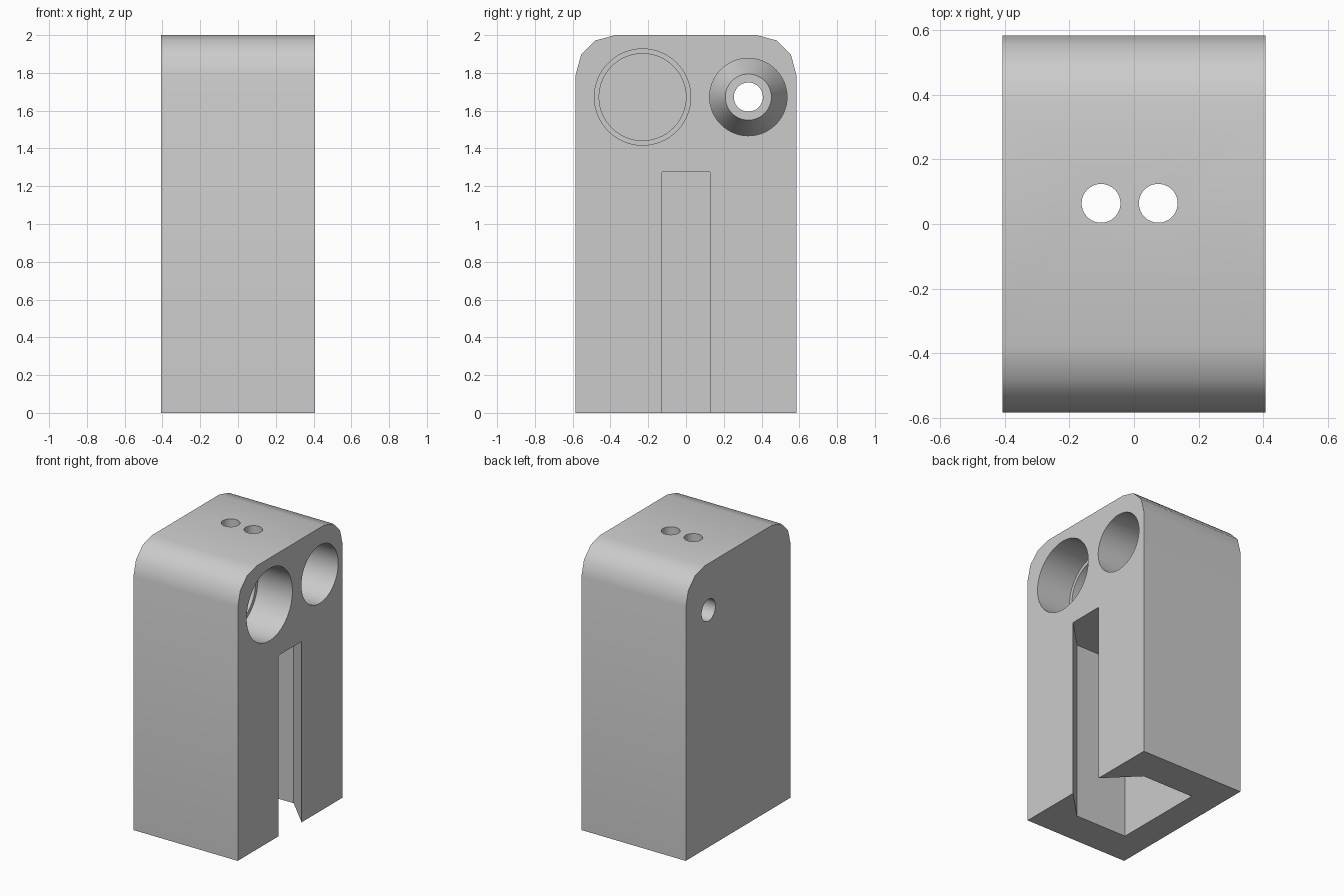
import bpy, bmesh, math

if "Cube" in bpy.data.objects:
    bpy.data.objects.remove(bpy.data.objects["Cube"])

W, D, H = 0.407, 0.584, 2.0      # half width, half depth, height
SEG = 64

grey = bpy.data.materials.new("light_grey")
grey.diffuse_color = (0.6, 0.6, 0.6, 1)
grey.use_nodes = True
grey.node_tree.nodes["Principled BSDF"].inputs["Base Color"].default_value = grey.diffuse_color


def make_object(name, bm):
    bmesh.ops.recalc_face_normals(bm, faces=bm.faces)
    mesh = bpy.data.meshes.new(name)
    bm.to_mesh(mesh)
    bm.free()
    mesh.materials.append(grey)
    ob = bpy.data.objects.new(name, mesh)
    bpy.context.collection.objects.link(ob)
    return ob


def prism(name, points, offset):
    """Extrude a closed outline of 3D points along an offset."""
    bm = bmesh.new()
    face = bm.faces.new([bm.verts.new(p) for p in points])
    ext = bmesh.ops.extrude_face_region(bm, geom=[face], use_keep_orig=True)
    moved = [g for g in ext["geom"] if isinstance(g, bmesh.types.BMVert)]
    bmesh.ops.translate(bm, verts=moved, vec=offset)
    return make_object(name, bm)


def lathe(name, stations, place):
    """Solid of revolution: stations are (along axis, radius)."""
    bm = bmesh.new()
    rings = []
    for t, r in stations:
        ring = []
        for i in range(SEG):
            a = 2 * math.pi * i / SEG
            ring.append(bm.verts.new(place(t, r * math.cos(a), r * math.sin(a))))
        rings.append(ring)
    for a, b in zip(rings, rings[1:]):
        for i in range(SEG):
            j = (i + 1) % SEG
            bm.faces.new((a[i], a[j], b[j], b[i]))
    bm.faces.new(rings[0])
    bm.faces.new(rings[-1])
    return make_object(name, bm)


# Body: block with coarsely rounded top edges
R = 0.21
arc = [(D - R + R * math.cos(math.radians(a)), H - R + R * math.sin(math.radians(a)))
       for a in (0, 30, 60, 90)]
outline = [(-D, 0), (D, 0)] + arc + [(-y, z) for y, z in reversed(arc)]
body = prism("block_body", [(-W, y, z) for y, z in outline], (2 * W, 0, 0))

# Dovetail channel, open at the bottom and on the right side
half = [(0.5, 0.128), (W, 0.128), (0.2, 0.335), (-0.205, 0.335)]
channel = half + [(x, -y) for x, y in reversed(half)]
cutters = [prism("channel_cutter", [(x, y, -0.1) for x, y in channel], (0, 0, 1.375))]

# Large stepped socket in the right side
cutters.append(lathe("large_socket_cutter",
                     [(0.5, 0.255), (0.137, 0.255), (0.137, 0.23), (-0.205, 0.23)],
                     lambda t, u, v: (t, -0.23 + u, 1.672 + v)))

# Small socket with a conical boss at its floor and a through hole
cutters.append(lathe("small_socket_cutter",
                     [(0.5, 0.205), (-0.205, 0.205), (-0.035, 0.122),
                      (-0.035, 0.077), (-0.5, 0.077)],
                     lambda t, u, v: (t, 0.33 + u, 1.672 + v)))

# Two vertical holes from the top into the channel
for x in (-0.102, 0.075):
    cutters.append(lathe("top_hole_cutter", [(1.1, 0.06), (2.1, 0.06)],
                         lambda t, u, v, x=x: (x + u, 0.064 + v, t)))

# Cut everything out of the body
bpy.context.view_layer.objects.active = body
body.select_set(True)
for cutter in cutters:
    mod = body.modifiers.new("cut", "BOOLEAN")
    mod.operation = "DIFFERENCE"
    mod.solver = "EXACT"
    mod.object = cutter
    bpy.ops.object.modifier_apply(modifier=mod.name)
    bpy.data.objects.remove(cutter, do_unlink=True)

bpy.ops.object.shade_smooth_by_angle(angle=math.radians(35))
